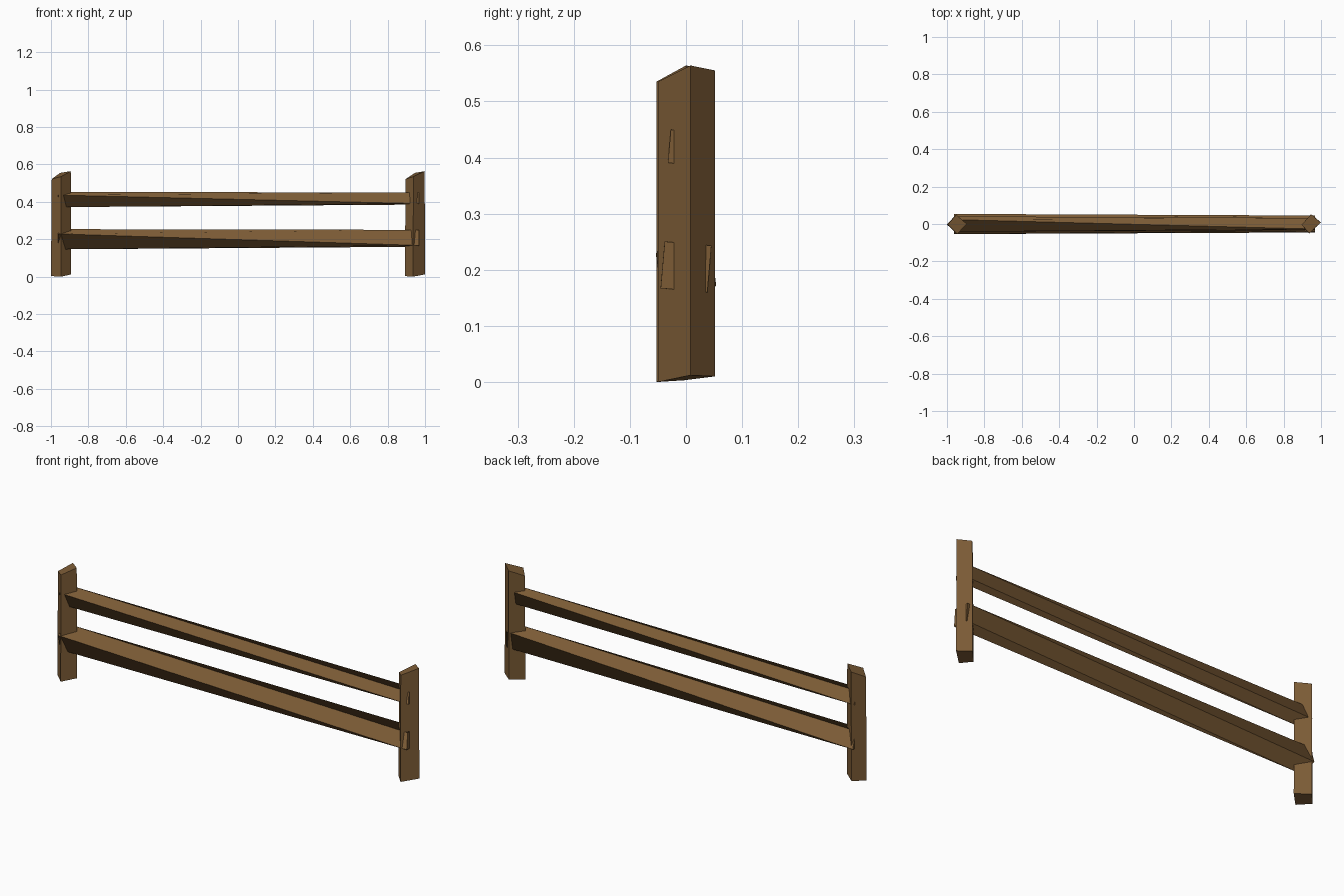
import bpy
from math import sin, cos, radians

if "Cube" in bpy.data.objects:
    bpy.data.objects.remove(bpy.data.objects["Cube"])

wood = bpy.data.materials.new("wood")
wood.diffuse_color = (0.2, 0.105, 0.036, 1)
wood.use_nodes = True
wood.node_tree.nodes["Principled BSDF"].inputs["Base Color"].default_value = wood.diffuse_color


def prism(name, start, end):
    """Four-sided beam joining two rings of four points, capped at both ends."""
    faces = [(3, 2, 1, 0), (4, 5, 6, 7)]
    faces += [(i, (i + 1) % 4, (i + 1) % 4 + 4, i + 4) for i in range(4)]
    mesh = bpy.data.meshes.new(name)
    mesh.from_pydata(start + end, [], faces)
    mesh.materials.append(wood)
    obj = bpy.data.objects.new(name, mesh)
    bpy.context.collection.objects.link(obj)
    return obj


# Posts: square timbers set corner-on, with sloping cut ends
def post(name, x, ring, bottoms, tops):
    low = [(x + px, py, z) for (px, py), z in zip(ring, bottoms)]
    high = [(x + px * 0.94 + 0.001, py, z) for (px, py), z in zip(ring, tops)]
    return prism(name, low, high)


# Corner order: front, right, back, left
bottoms = (0.0, 0.012, 0.01, 0.003)
tops = (0.535, 0.564, 0.555, 0.522)
post("left_post", -0.946,
     [(0.0, -0.053), (0.054, 0.0), (-0.006, 0.05), (-0.054, -0.003)], bottoms, tops)
post("right_post", 0.946,
     [(-0.01, -0.05), (0.054, 0.008), (0.0, 0.052), (-0.054, -0.004)], bottoms, tops)


# Rails: square timbers that twist along their length
def rail_ring(x, z, radius, turn):
    ring = []
    for i in range(4):
        a = radians(turn + 90 * i)
        ring.append((x, -radius * cos(a), z + radius * sin(a)))
    return ring


def rail(name, left, right):
    obj = prism(name, rail_ring(-0.962, *left), rail_ring(0.967, *right))
    obj.data.flip_normals()
    return obj


rail("upper_rail", (0.4125, 0.047, 30), (0.4175, 0.042, -40))
rail("lower_rail", (0.2, 0.061, 28), (0.205, 0.059, -40))

# Make every face point outward
import bmesh
for obj in bpy.context.collection.objects:
    bm = bmesh.new()
    bm.from_mesh(obj.data)
    bmesh.ops.recalc_face_normals(bm, faces=bm.faces)
    bm.to_mesh(obj.data)
    bm.free()
